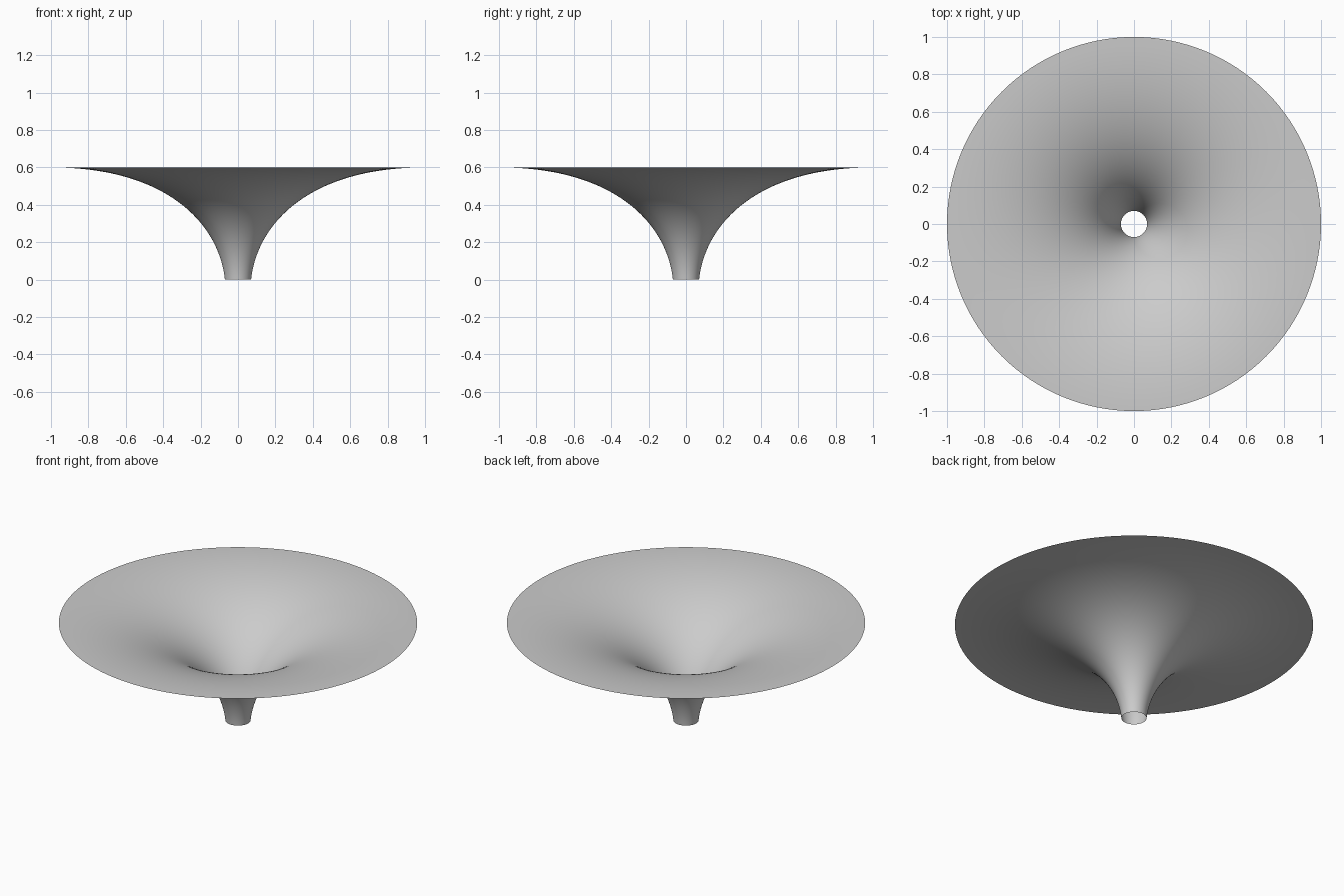
import bpy
import bmesh
from math import tau
from mathutils import Vector
from mathutils.geometry import interpolate_bezier

cube = bpy.data.objects.get("Cube")
if cube:
    bpy.data.objects.remove(cube, do_unlink=True)

# Plain grey surface
grey = bpy.data.materials.new("plain_grey")
grey.use_nodes = True
colour = (0.6, 0.6, 0.6, 1)
grey.diffuse_color = colour
grey.node_tree.nodes["Principled BSDF"].inputs["Base Color"].default_value = colour

# Flared profile: upright at the throat, level at the rim
throat, throat_handle = Vector((0.07, 0, 0)), Vector((0.1, 0, 0.29))
rim_handle, rim = Vector((0.37, 0, 0.6)), Vector((1, 0, 0.6))
profile = interpolate_bezier(throat, throat_handle, rim_handle, rim, 49)

# Revolve the profile into an open, single-walled funnel
bm = bmesh.new()
verts = [bm.verts.new(p) for p in profile]
edges = [bm.edges.new(pair) for pair in zip(verts, verts[1:])]
bmesh.ops.spin(bm, geom=verts + edges, cent=(0, 0, 0), axis=(0, 0, 1),
               angle=tau, steps=128, use_merge=True)
bmesh.ops.remove_doubles(bm, verts=bm.verts[:], dist=0.0001)

# Face the inner bowl upward
bm.normal_update()
if sum(f.normal.z for f in bm.faces) < 0:
    bmesh.ops.reverse_faces(bm, faces=bm.faces[:])
for face in bm.faces:
    face.smooth = True

mesh = bpy.data.meshes.new("funnel")
bm.to_mesh(mesh)
bm.free()
mesh.materials.append(grey)
funnel = bpy.data.objects.new("funnel", mesh)
bpy.context.collection.objects.link(funnel)
